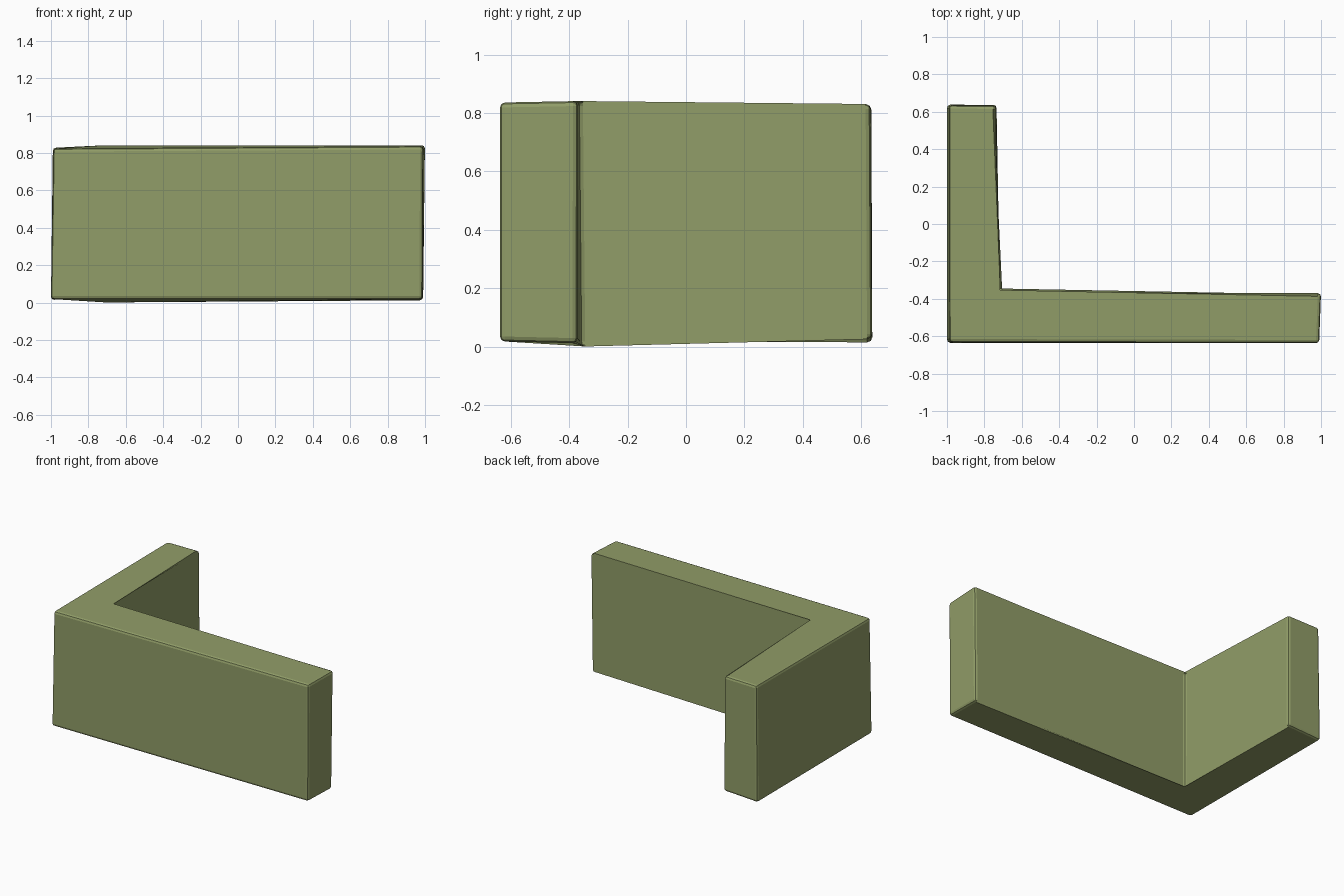
import bpy, bmesh

if "Cube" in bpy.data.objects:
    bpy.data.objects.remove(bpy.data.objects["Cube"])

# L-shaped outline, counter-clockwise, with slightly hand-made corners
bottom = [(-1.0, -0.635, 0.018), (0.987, -0.637, 0.018), (0.99, -0.372, 0.012),
          (-0.722, -0.362, 0.0), (-0.735, 0.637, 0.027), (-1.0, 0.638, 0.014)]
top = [(-0.987, -0.632, 0.824), (0.99, -0.637, 0.836), (1.0, -0.37, 0.841),
       (-0.732, -0.37, 0.841), (-0.738, 0.632, 0.831), (-0.99, 0.635, 0.828)]

# corner wall block: caps plus side walls
bm = bmesh.new()
lo = [bm.verts.new(p) for p in bottom]
hi = [bm.verts.new(p) for p in top]
bm.faces.new(hi)
bm.faces.new(lo[::-1])
for i in range(len(lo)):
    j = (i + 1) % len(lo)
    bm.faces.new((lo[i], lo[j], hi[j], hi[i]))

# small rounded edges
bmesh.ops.bevel(bm, geom=bm.edges[:], offset=0.017, segments=2,
                profile=0.5, affect='EDGES')
bmesh.ops.recalc_face_normals(bm, faces=bm.faces[:])

mesh = bpy.data.meshes.new("corner_wall")
bm.to_mesh(mesh)
bm.free()
wall = bpy.data.objects.new("corner_wall", mesh)
bpy.context.collection.objects.link(wall)

# olive green
mat = bpy.data.materials.new("olive")
mat.diffuse_color = (0.283, 0.337, 0.138, 1)
mat.use_nodes = True
mat.node_tree.nodes["Principled BSDF"].inputs["Base Color"].default_value = mat.diffuse_color
mesh.materials.append(mat)
